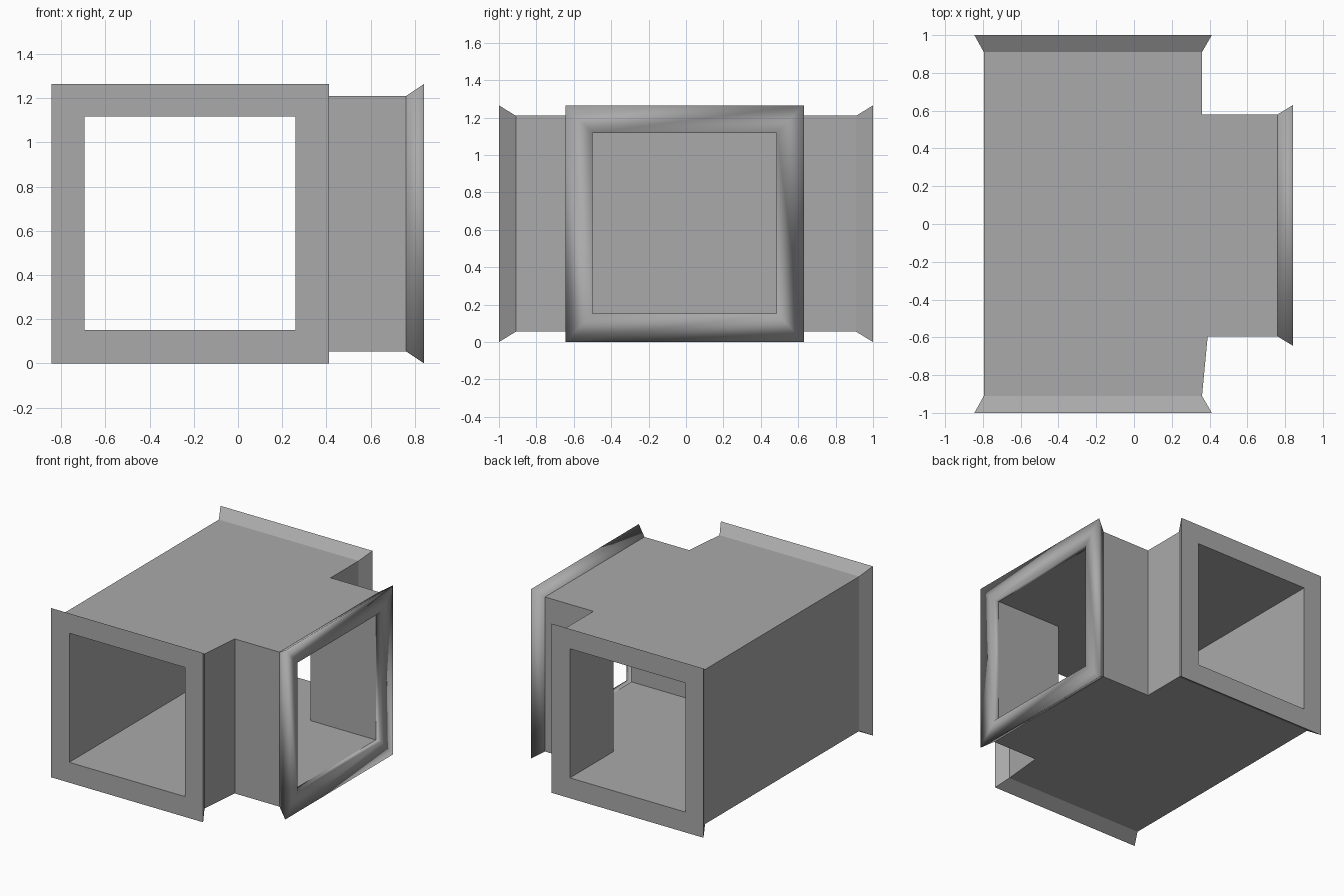
import bpy
import bmesh

if "Cube" in bpy.data.objects:
    bpy.data.objects.remove(bpy.data.objects["Cube"], do_unlink=True)

grey = bpy.data.materials.new("duct_grey")
grey.use_nodes = True
colour = (0.4, 0.4, 0.4, 1)
grey.diffuse_color = colour
grey.node_tree.nodes["Principled BSDF"].inputs["Base Color"].default_value = colour

bm = bmesh.new()


def bridge(loop_a, loop_b, smooth=False):
    """Join two four-sided loops with a ring of quads."""
    for i in range(4):
        j = (i + 1) % 4
        face = bm.faces.new((loop_a[i], loop_a[j], loop_b[j], loop_b[i]))
        face.smooth = smooth


def rectangle(p, q, low, high):
    """Upright rectangular loop above the plan segment p-q."""
    corners = ((p, low), (q, low), (q, high), (p, high))
    return [bm.verts.new((*xy, z)) for xy, z in corners]


def tee_skin(plan, low, high, open_sides):
    """Extrude a tee plan and return the loops of its open ends."""
    bottom = [bm.verts.new((x, y, low)) for x, y in plan]
    top = [bm.verts.new((x, y, high)) for x, y in plan]
    bm.faces.new(bottom)
    bm.faces.new(top)
    ends = []
    for i in range(len(plan)):
        j = (i + 1) % len(plan)
        side = (bottom[i], bottom[j], top[j], top[i])
        if i in open_sides:
            ends.append(side)
        else:
            bm.faces.new(side)
    return ends


# Outer and inner walls: open at the front, the branch and the back
outer_plan = [(-0.795, -0.91), (0.36, -0.91), (0.39, -0.595), (0.76, -0.595),
              (0.76, 0.58), (0.36, 0.58), (0.36, 0.91), (-0.795, 0.91)]
inner_plan = [(-0.695, -0.97), (0.26, -0.97), (0.26, -0.5), (0.8, -0.5),
              (0.8, 0.485), (0.26, 0.485), (0.26, 0.97), (-0.695, 0.97)]
outer_ends = tee_skin(outer_plan, 0.055, 1.21, (0, 3, 6))
inner_ends = tee_skin(inner_plan, 0.152, 1.117, (0, 3, 6))

# Flared collars with flat rims and a short inner lip
rims = [((-0.845, -1), (0.412, -1)),
        ((0.842, -0.645), (0.842, 0.63)),
        ((0.412, 1), (-0.845, 1))]
mouths = [((-0.695, -1), (0.26, -1)),
          ((0.842, -0.5), (0.842, 0.485)),
          ((0.26, 1), (-0.695, 1))]
for k in range(3):
    rim = rectangle(*rims[k], 0, 1.265)
    mouth = rectangle(*mouths[k], 0.152, 1.117)
    soft = k == 1
    bridge(outer_ends[k], rim, soft)
    bridge(rim, mouth, soft)
    bridge(mouth, inner_ends[k], soft)

bmesh.ops.recalc_face_normals(bm, faces=bm.faces)
mesh = bpy.data.meshes.new("duct_junction")
bm.to_mesh(mesh)
bm.free()
mesh.materials.append(grey)
duct = bpy.data.objects.new("duct_junction", mesh)
bpy.context.collection.objects.link(duct)
